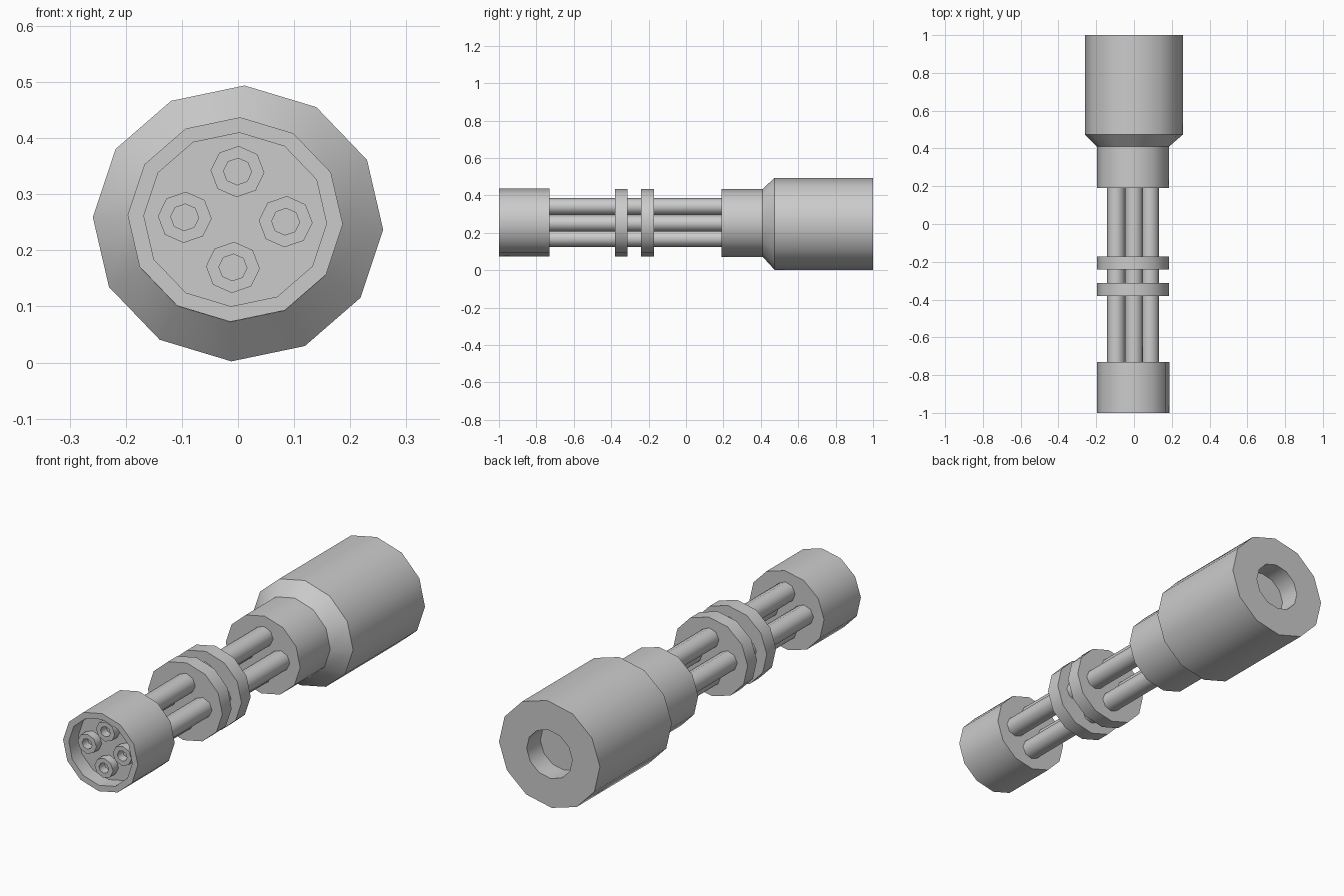
import bpy, bmesh, math

if "Cube" in bpy.data.objects:
    bpy.data.objects.remove(bpy.data.objects["Cube"])

SQUASH = 0.95                    # sections are slightly flatter in z
TWIST = math.radians(-2.6)       # small roll of every section


def lathe(name, rings, sides, smooth_deg):
    """Loft rings (y, radius, centre x, centre z) along y; cap first and last ring."""
    bm = bmesh.new()
    loops = []
    for y, r, cx, cz in rings:
        loop = []
        for i in range(sides):
            a = TWIST + 2 * math.pi * i / sides
            loop.append(bm.verts.new((cx + r * math.cos(a), y, cz + r * SQUASH * math.sin(a))))
        loops.append(loop)
    for a, b in zip(loops, loops[1:]):
        for i in range(sides):
            j = (i + 1) % sides
            bm.faces.new((a[i], a[j], b[j], b[i]))
    bm.faces.new(loops[0])
    bm.faces.new(loops[-1])
    bmesh.ops.recalc_face_normals(bm, faces=bm.faces)
    mesh = bpy.data.meshes.new(name)
    bm.to_mesh(mesh)
    bm.free()
    ob = bpy.data.objects.new(name, mesh)
    bpy.context.collection.objects.link(ob)
    bpy.ops.object.select_all(action='DESELECT')
    ob.select_set(True)
    bpy.context.view_layer.objects.active = ob
    bpy.ops.object.shade_smooth_by_angle(angle=math.radians(smooth_deg))
    return ob


def on_axis(profile, cx, cz):
    return [(y, r, cx, cz) for y, r in profile]


AX, AZ = -0.005, 0.255           # axis of the barrel cluster

# Muzzle housing with a recessed front
lathe("muzzle_housing", on_axis([(-0.93, 0.163), (-1.0, 0.163), (-1.0, 0.192), (-0.73, 0.192)],
                                AX, AZ), 12, 35)

# Two clamp discs around the barrels
for k, y in enumerate((-0.38, -0.24)):
    lathe(f"clamp_disc_{k + 1}", on_axis([(y, 0.191), (y + 0.068, 0.191)], AX, AZ - 0.001), 12, 35)

# Four barrels with bored tips
for k in range(4):
    a = TWIST + k * math.pi / 2
    bx, bz = AX + 0.09 * math.cos(a), AZ + 0.09 * SQUASH * math.sin(a)
    lathe(f"barrel_{k + 1}", on_axis([(-0.92, 0.025), (-0.97, 0.025), (-0.97, 0.048), (0.22, 0.048)],
                                     bx, bz), 8, 50)

# Rear body: collar, flared shoulder, motor casing and round socket at the back
collar = on_axis([(0.19, 0.191), (0.41, 0.191)], AX, 0.253)
casing = on_axis([(0.473, 0.259), (1.0, 0.259), (1.0, 0.117), (0.9, 0.117)], 0.0, 0.248)
lathe("rear_body", collar + casing, 12, 35)
